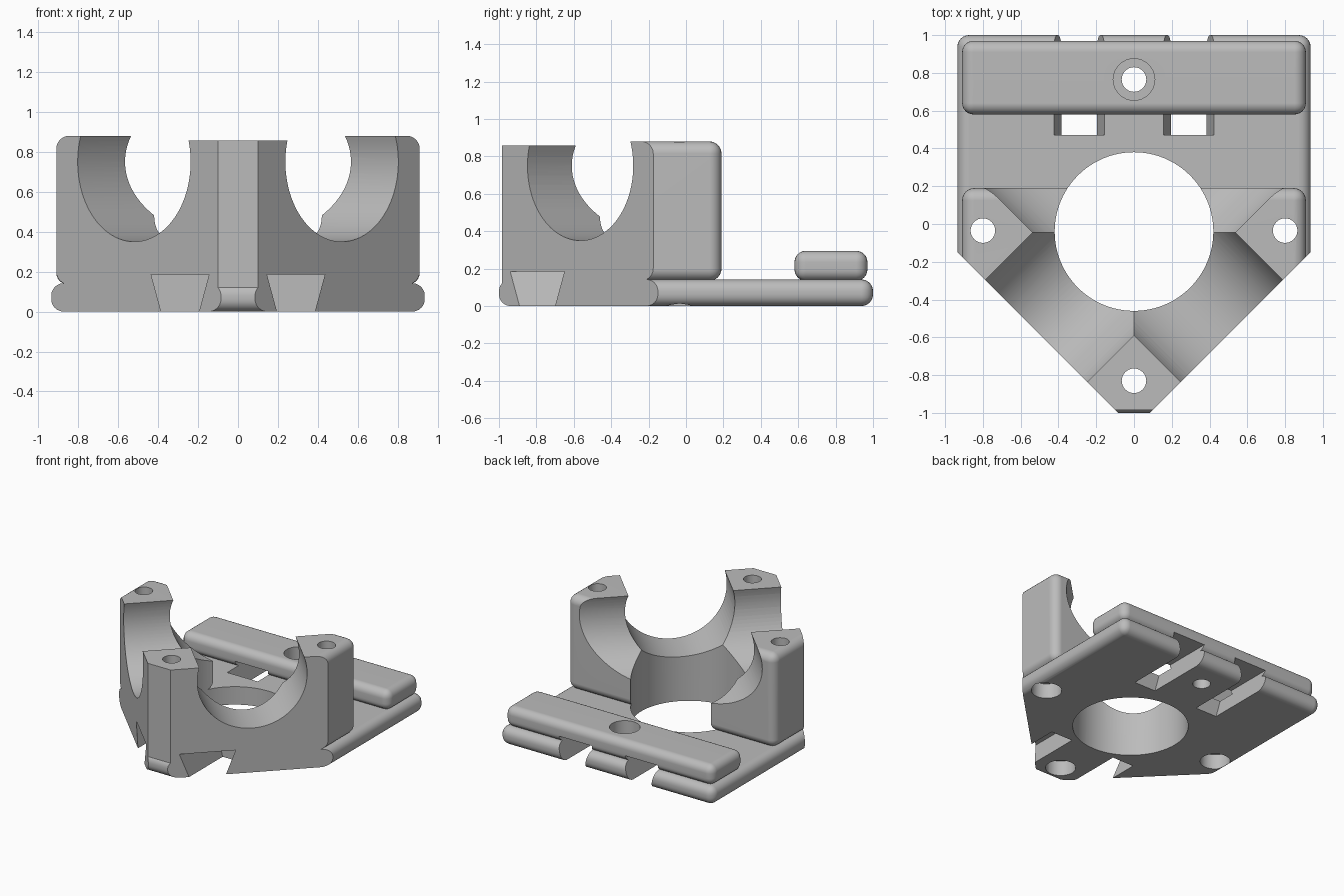
import bpy, bmesh, math
from mathutils import Matrix

old = bpy.data.objects.get("Cube")
if old:
    bpy.data.objects.remove(old, do_unlink=True)

grey = bpy.data.materials.new("plain grey")
grey.use_nodes = True
GREY = (0.5, 0.5, 0.5, 1)
grey.diffuse_color = GREY
grey.node_tree.nodes["Principled BSDF"].inputs["Base Color"].default_value = GREY


def add_object(name, bm):
    bmesh.ops.recalc_face_normals(bm, faces=bm.faces)
    mesh = bpy.data.meshes.new(name)
    bm.to_mesh(mesh)
    bm.free()
    mesh.materials.append(grey)
    obj = bpy.data.objects.new(name, mesh)
    bpy.context.collection.objects.link(obj)
    return obj


def box(name, lo, hi, radius=0):
    """Box between two corners, with every edge rounded if a radius is given."""
    bm = bmesh.new()
    bmesh.ops.create_cube(bm, size=1)
    for v in bm.verts:
        v.co = [(a + b) / 2 + c * (b - a) for a, b, c in zip(lo, hi, v.co)]
    if radius:
        bmesh.ops.bevel(bm, geom=bm.edges[:], offset=radius, segments=6,
                        profile=0.5, affect='EDGES')
    return add_object(name, bm)


def cylinder(name, centre, radius, depth, sides=64, turn=Matrix()):
    bm = bmesh.new()
    bmesh.ops.create_cone(bm, cap_ends=True, segments=sides, radius1=radius,
                          radius2=radius, depth=depth,
                          matrix=Matrix.Translation(centre) @ turn)
    return add_object(name, bm)


def prism(name, points, along):
    """Extrude a closed outline by a vector."""
    bm = bmesh.new()
    face = bm.faces.new([bm.verts.new(p) for p in points])
    new = bmesh.ops.extrude_face_region(bm, geom=[face])["geom"]
    bmesh.ops.translate(bm, vec=along,
                        verts=[e for e in new if isinstance(e, bmesh.types.BMVert)])
    return add_object(name, bm)


def combine(target, tool, operation):
    mod = target.modifiers.new(operation.title(), 'BOOLEAN')
    mod.operation, mod.object, mod.solver = operation, tool, 'EXACT'
    bpy.context.view_layer.objects.active = target
    bpy.ops.object.modifier_apply(modifier=mod.name)
    bpy.data.objects.remove(tool, do_unlink=True)


# Solid body: base plate, bearing block, front post and rear clamp bar
body = box("bearing_bracket", (-0.935, -1, 0), (0.935, 1, 0.142), 0.062)
combine(body, box("block", (-0.91, -0.9, 0.135), (0.91, 0.19, 0.88), 0.065), 'UNION')
combine(body, box("post_top_trim", (-0.4, -1.1, 0.857), (0.4, -0.45, 1)), 'DIFFERENCE')
combine(body, box("front_post", (-0.4, -0.985, 0.07), (0.4, -0.5, 0.857)), 'UNION')
combine(body, box("clamp_bar", (-0.91, 0.58, 0.135), (0.91, 0.97, 0.295), 0.06), 'UNION')

# Diagonal front faces
outline = [(0, -1.085), (1.5, 0.415), (1.5, 1.2), (-1.5, 1.2), (-1.5, 0.415)]
combine(body, prism("outline", [(x, y, -0.1) for x, y in outline], (0, 0, 1.2)),
        'INTERSECT')

# Vertical bore and the two crossing diagonal bores
combine(body, cylinder("bore", (0, -0.04, 0.5), 0.42, 2, 96), 'DIFFERENCE')
for side in (-1, 1):
    turn = Matrix.Rotation(side * math.pi / 4, 4, 'Z') @ Matrix.Rotation(math.pi / 2, 4, 'X')
    combine(body, cylinder("cross_bore", (0, -0.045, 0.75), 0.4, 4, 96, turn),
            'DIFFERENCE')

# Dovetail slots at front and back
for side in (-1, 1):
    for start in (-1.27, 0.47):
        profile = [(-0.0815, -0.05), (0.0815, -0.05), (0.145, 0.185), (-0.145, 0.185)]
        points = [(side * 0.29 + x, start, z) for x, z in profile]
        combine(body, prism("slot", points, (0, 0.8, 0)), 'DIFFERENCE')

# Screw holes with recesses: below the three posts, above the clamp bar
for x, y, recess in ((-0.8, -0.035, 0), (0.8, -0.035, 0), (0, -0.83, 0), (0, 0.765, 0.295)):
    combine(body, cylinder("screw_hole", (x, y, 0.5), 0.065, 2, 32), 'DIFFERENCE')
    combine(body, cylinder("recess", (x, y, recess), 0.11, 0.24, 32), 'DIFFERENCE')

# Smooth curved areas, keep machined edges crisp
bpy.ops.object.select_all(action='DESELECT')
body.select_set(True)
bpy.context.view_layer.objects.active = body
bpy.ops.object.shade_smooth_by_angle(angle=math.radians(30))
weighted = body.modifiers.new("Weighted Normals", 'WEIGHTED_NORMAL')
weighted.keep_sharp = True
